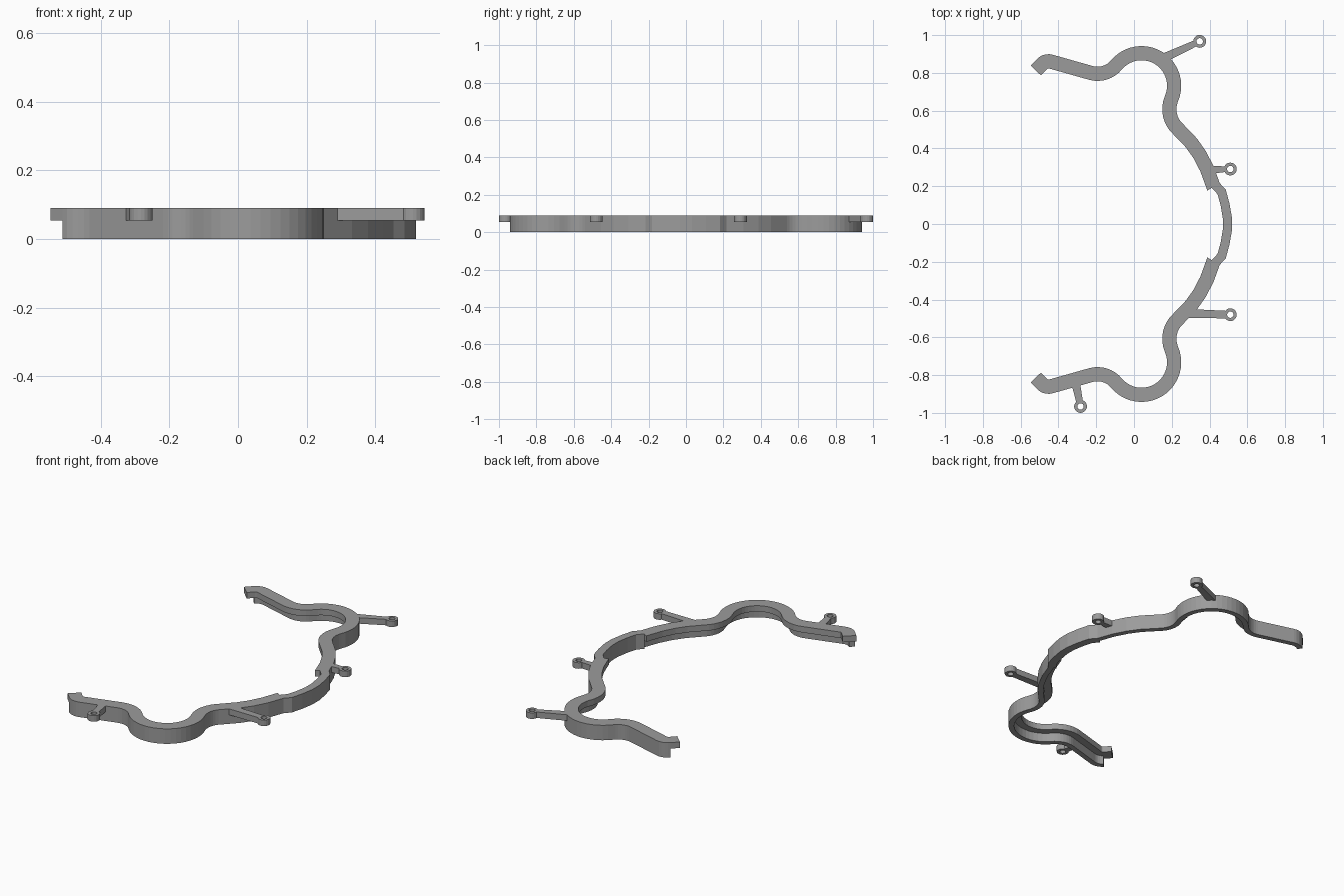
import bpy, bmesh, math
from mathutils import Vector

if "Cube" in bpy.data.objects:
    bpy.data.objects.remove(bpy.data.objects["Cube"])

TOP, LEDGE = 0.09, 0.054      # top face, underside of the flange
OUT, WALL, FLANGE = 0.0375, 0.006, -0.0375   # offsets from the centreline
MID = -0.0105                 # inner face of the thicker middle wall

grey = bpy.data.materials.new("dark_grey")
grey.diffuse_color = (0.33, 0.33, 0.33, 1)
grey.use_nodes = True
grey.node_tree.nodes["Principled BSDF"].inputs["Base Color"].default_value = grey.diffuse_color


def finish(name, bm):
    bmesh.ops.recalc_face_normals(bm, faces=bm.faces[:])
    mesh = bpy.data.meshes.new(name)
    bm.to_mesh(mesh)
    bm.free()
    mesh.materials.append(grey)
    obj = bpy.data.objects.new(name, mesh)
    bpy.context.collection.objects.link(obj)
    return obj


def arc(cx, cy, r, a0, a1, n):
    angles = [math.radians(a0 + (a1 - a0) * i / n) for i in range(n + 1)]
    return [Vector((cx + r * math.cos(a), cy + r * math.sin(a))) for a in angles]


def miters(pts):
    """Mitred left-hand normals along an open path."""
    seg = [(b - a).normalized() for a, b in zip(pts, pts[1:])]
    seg = [Vector((-d.y, d.x)) for d in seg]
    result = []
    for i in range(len(pts)):
        a, b = seg[max(i - 1, 0)], seg[min(i, len(seg) - 1)]
        m = (a + b).normalized()
        result.append(m / m.dot(a))
    return result


def sweep(name, first, last, profile):
    """Sweep an (offset, z) profile along path points first..last."""
    bm = bmesh.new()
    rings = []
    for i in range(first, last + 1):
        ring = []
        for off, z in profile:
            p = path[i] + normal[i] * off
            ring.append(bm.verts.new((p.x, p.y, z)))
        rings.append(ring)
    n = len(profile)
    for r, s in zip(rings, rings[1:]):
        for k in range(n):
            bm.faces.new((r[k], r[(k + 1) % n], s[(k + 1) % n], s[k]))
    bm.faces.new(rings[0])
    bm.faces.new(rings[-1])
    return finish(name, bm)


def lug(name, base, centre, w0, w1, r=0.034, hole=0.017, n=20):
    """Screw eyelet on a tapered arm."""
    bm = bmesh.new()
    loops = []
    for rad, z in ((r, LEDGE), (r, TOP), (hole, TOP), (hole, LEDGE)):
        loops.append([bm.verts.new((p.x, p.y, z))
                      for p in arc(*centre, rad, 0, 360, n)[:n]])
    for a in range(4):
        A, B = loops[a], loops[(a + 1) % 4]
        for k in range(n):
            bm.faces.new((A[k], A[(k + 1) % n], B[(k + 1) % n], B[k]))
    b, c = Vector(base), Vector(centre)
    d = (c - b).normalized()
    side = Vector((-d.y, d.x))
    e = c - d * 0.027
    quad = [b + side * w0 / 2, e + side * w1 / 2, e - side * w1 / 2, b - side * w0 / 2]
    lo = [bm.verts.new((p.x, p.y, LEDGE)) for p in quad]
    hi = [bm.verts.new((p.x, p.y, TOP)) for p in quad]
    bm.faces.new(lo)
    bm.faces.new(hi)
    for k in range(4):
        j = (k + 1) % 4
        bm.faces.new((lo[k], lo[j], hi[j], hi[k]))
    return finish(name, bm)


# Centreline of the +y half, from the hooked end to the middle
half = [Vector((-0.5195, 0.8125))]
half += arc(-0.4526, 0.8145, 0.047, 135, 75, 5)
half += arc(-0.193, 0.925, 0.13, -105, -39.6, 8)
half += arc(0.04, 0.732, 0.1725, 140.4, -23.8, 20)[1:]
half += arc(0.327, 0.607, 0.14, 156.2, 220, 7)[1:]
half += [Vector(p) for p in ((0.303, 0.43), (0.347, 0.368), (0.386, 0.293), (0.421, 0.197))]
flange_end = len(half) - 1
half += [Vector(p) for p in ((0.452, 0.163), (0.469, 0.10), (0.481, 0.03))]
path = half + [Vector((p.x, -p.y)) for p in reversed(half)]
normal = miters(path)
last = len(path) - 1

# L-shaped rails, overhanging hook tips and the plain wall in the middle
rail = [(OUT, 0), (OUT, TOP), (FLANGE, TOP), (FLANGE, LEDGE), (WALL, LEDGE), (WALL, 0)]
tip = [(OUT, LEDGE), (OUT, TOP), (FLANGE, TOP), (FLANGE, LEDGE)]
wall = [(OUT, 0), (OUT, TOP), (MID, TOP), (MID, 0)]
sweep("back_rail", 1, flange_end, rail)
sweep("front_rail", last - flange_end, last - 1, rail)
sweep("back_hook_tip", 0, 1, tip)
sweep("front_hook_tip", last - 1, last, tip)
sweep("middle_wall", flange_end, last - flange_end, wall)

# Screw lugs
lug("back_lug", (0.15, 0.876), (0.348, 0.967), 0.048, 0.034)
lug("right_back_lug", (0.405, 0.287), (0.510, 0.291), 0.042, 0.03)
lug("right_front_lug", (0.285, -0.474), (0.510, -0.480), 0.048, 0.04)
lug("front_lug", (-0.309, -0.84), (-0.283, -0.966), 0.046, 0.036)
